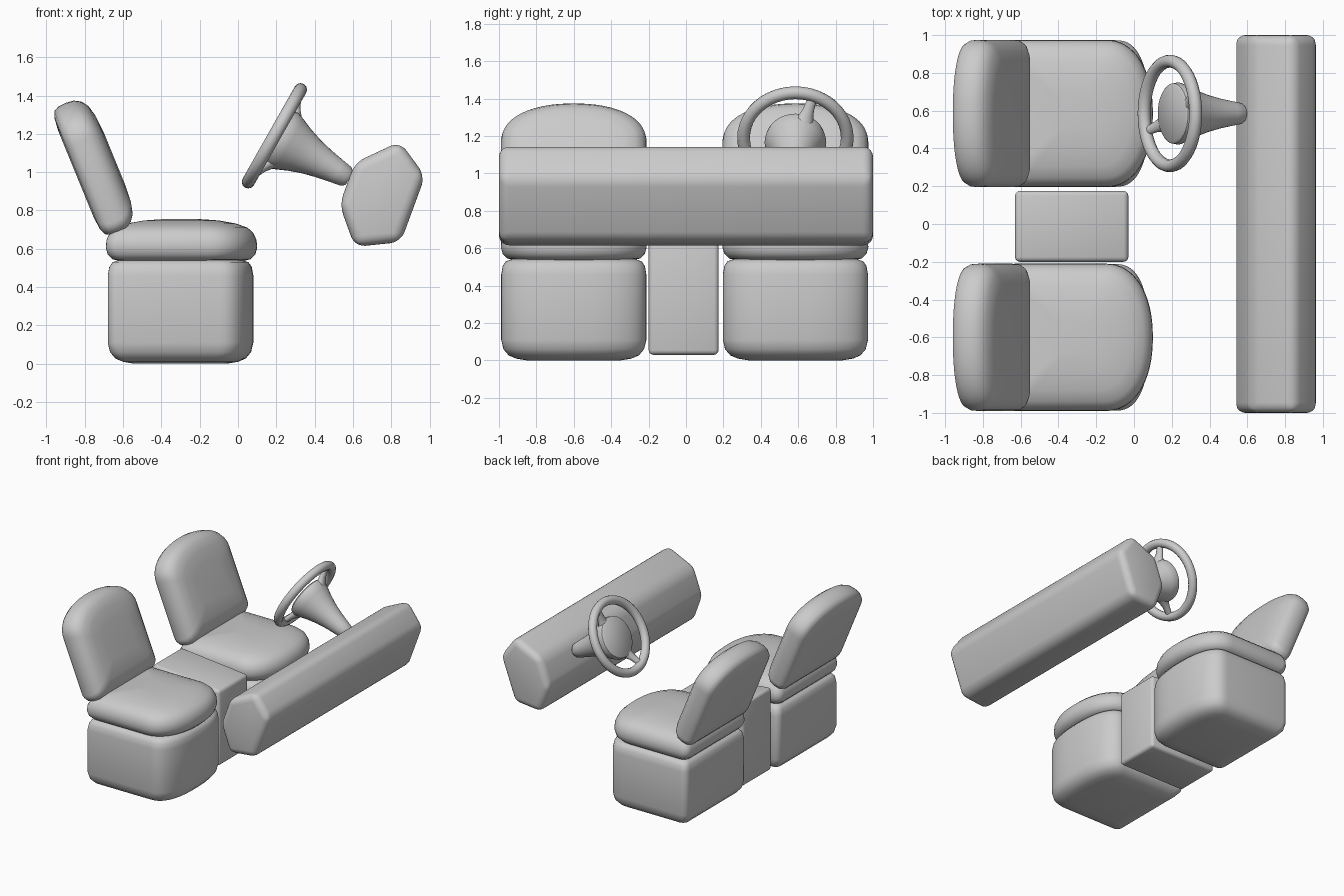
import bpy, bmesh, math
from mathutils import Vector, Matrix

if "Cube" in bpy.data.objects:
    bpy.data.objects.remove(bpy.data.objects["Cube"])


def finish(bm, name, angle=40):
    bmesh.ops.recalc_face_normals(bm, faces=bm.faces)
    me = bpy.data.meshes.new(name)
    bm.to_mesh(me)
    bm.free()
    ob = bpy.data.objects.new(name, me)
    bpy.context.collection.objects.link(ob)
    bpy.ops.object.select_all(action='DESELECT')
    ob.select_set(True)
    bpy.context.view_layer.objects.active = ob
    bpy.ops.object.shade_smooth_by_angle(angle=math.radians(angle))
    return ob


def skin(bm, rings, closed=False):
    rows = [[bm.verts.new(p) for p in r] for r in rings]
    n = len(rows[0])
    for a, b in zip(rows, rows[1:] + (rows[:1] if closed else [])):
        for i in range(n):
            j = (i + 1) % n
            bm.faces.new((a[i], a[j], b[j], b[i]))
    if not closed:
        bm.faces.new(rows[0][::-1])
        bm.faces.new(rows[-1])


def d_outline(back, spring, front, half, r=0.06, power=2.2):
    """Outline with a straight back, straight sides and a bowed front."""
    pts = []
    for i in range(33):
        a = -math.pi / 2 + math.pi * i / 32
        c, s = max(math.cos(a), 0), math.sin(a)
        pts.append((spring + (front - spring) * c ** (2 / power),
                    half * math.copysign(abs(s) ** (2 / power), s)))
    for side, start in ((1, 90), (-1, 180)):
        for i in range(6):
            a = math.radians(start + 18 * i)
            pts.append((back + r + r * math.cos(a), side * (half - r) + r * math.sin(a)))
    return pts


def padded(name, outline, levels, matrix):
    """Stack inset copies of an outline; levels are (inset, height)."""
    xs = [p[0] for p in outline]
    cx, hx = (max(xs) + min(xs)) / 2, (max(xs) - min(xs)) / 2
    hy = max(p[1] for p in outline)
    rings = [[matrix @ Vector((cx + (x - cx) * (1 - d / hx), y * (1 - d / hy), z))
              for x, y in outline] for d, z in levels]
    bm = bmesh.new()
    skin(bm, rings)
    return finish(bm, name, 60)


def prism(name, profile, y0, y1, bevel, segments):
    """Extrude an xz profile along y and round its edges."""
    bm = bmesh.new()
    skin(bm, [[(x, y, z) for x, z in profile] for y in (y0, y1)])
    bmesh.ops.bevel(bm, geom=bm.edges[:], offset=bevel, segments=segments,
                    profile=0.5, affect='EDGES')
    return finish(bm, name, 45)


# Two seats: base, cushion and tilted backrest
for side, y in (("right", -0.6), ("left", 0.585)):
    place = Matrix.Translation((0, y, 0))
    padded(side + "_seat_base", d_outline(-0.68, -0.10, 0.08, 0.388, 0.05, 2.5),
           [(.14, 0), (.08, .01), (.04, .027), (.012, .06), (0, .11), (0, .46),
            (.008, .505), (.025, .53), (.06, .542)], place)
    padded(side + "_seat_cushion", d_outline(-0.69, -0.15, 0.10, 0.39),
           [(.08, .535), (.035, .545), (.01, .57), (0, .605), (.003, .645), (.02, .683),
            (.05, .71), (.11, .732), (.2, .748), (.3, .755)], place)
    tilt = Matrix.Translation((-0.63, y, 0.70)) @ Matrix.Rotation(math.radians(-112.3), 4, 'Y')
    padded(side + "_seat_backrest", d_outline(-0.015, 0.50, 0.715, 0.39),
           [(.22, -.127), (.12, -.12), (.06, -.105), (.025, -.08), (.005, -.045), (0, 0),
            (.003, .04), (.018, .07), (.05, .083), (.12, .09)], tilt)

# Console between the seats
prism("center_console", [(-.63, .03), (-.03, .03), (-.03, .64), (-.63, .70)],
      -.2, .175, .025, 3)

# Dashboard
prism("dashboard", [(.53, .83), (.61, 1.05), (.845, 1.16), (.977, .98), (.85, .635), (.61, .61)],
      -1, 1, .055, 5)

# Steering wheel: local x across, local y up the rim, local z along the column
zc = Vector((.87, 0, -.493)).normalized()
yc = Vector((.493, 0, .87)).normalized()
xc = yc.cross(zc)
wheel = Matrix((xc, yc, zc)).transposed().to_4x4()
wheel.translation = (.19, .585, 1.19)


def circle(r, z, n=32):
    return [wheel @ Vector((r * math.cos(math.tau * i / n), r * math.sin(math.tau * i / n), z))
            for i in range(n)]


# Rim
bm = bmesh.new()
skin(bm, [circle(.277 + .034 * math.cos(math.tau * k / 12), .034 * math.sin(math.tau * k / 12), 48)
          for k in range(12)], True)
finish(bm, "steering_wheel_rim", 60)

# Hub flaring down into the column
bm = bmesh.new()
skin(bm, [circle(r, z) for z, r in ((.01, .148), (.02, .16), (.05, .165), (.09, .15), (.15, .124),
                                    (.22, .1), (.3, .08), (.38, .065), (.43, .056), (.45, .04))])
finish(bm, "steering_hub_column", 40)

# Two opposed spokes, lying at an angle across the wheel
across = Vector((.09, 0, 0)) * (1 if xc.y > 0 else -1) + Vector((0, .24, 0))
across.normalize()
perp = Vector((0, 0, 1)).cross(across)
for name, sign in (("upper_spoke", 1), ("lower_spoke", -1)):
    bm = bmesh.new()
    skin(bm, [[wheel @ (across * d * sign + Vector((0, 0, h))
                        + perp * w * math.cos(math.tau * i / 12)
                        + Vector((0, 0, .8 * w * math.sin(math.tau * i / 12)))) for i in range(12)]
              for d, w, h in ((.12, .06, .06), (.16, .042, .045), (.2, .03, .025), (.27, .024, 0))])
    finish(bm, name, 60)
